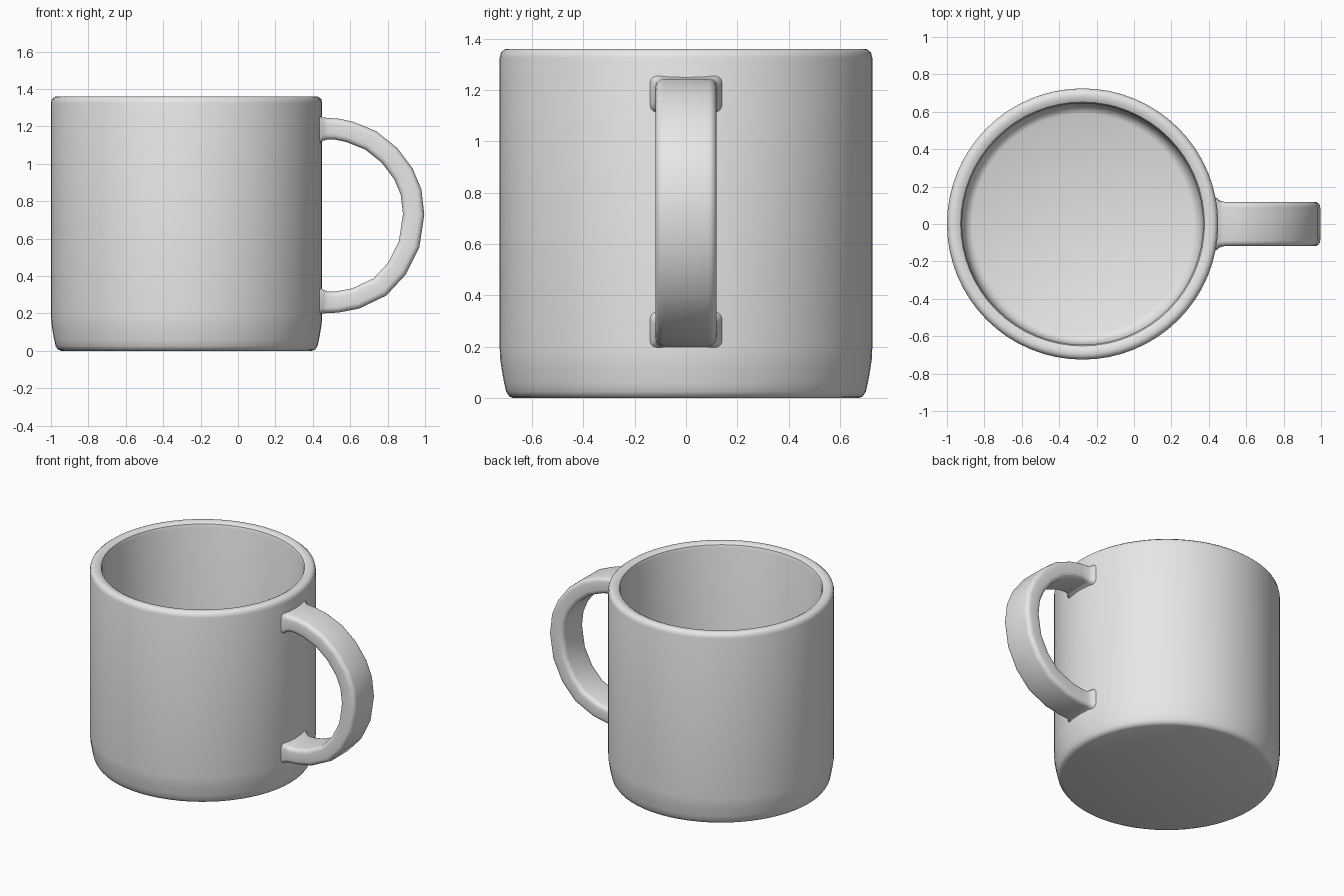
import bpy
import bmesh
import math
from mathutils import Vector

cube = bpy.data.objects.get("Cube")
if cube:
    bpy.data.objects.remove(cube, do_unlink=True)

GREY = (0.8, 0.8, 0.8, 1)
ceramic = bpy.data.materials.new("grey ceramic")
ceramic.use_nodes = True
ceramic.diffuse_color = GREY
ceramic.node_tree.nodes["Principled BSDF"].inputs["Base Color"].default_value = GREY

CENTRE_X = -0.275
SEGMENTS = 64


def finish(name, bm, angle):
    """Turn a bmesh into a smooth shaded object."""
    bmesh.ops.recalc_face_normals(bm, faces=bm.faces)
    mesh = bpy.data.meshes.new(name)
    bm.to_mesh(mesh)
    bm.free()
    mesh.materials.append(ceramic)
    obj = bpy.data.objects.new(name, mesh)
    bpy.context.collection.objects.link(obj)
    bpy.ops.object.select_all(action="DESELECT")
    obj.select_set(True)
    bpy.context.view_layer.objects.active = obj
    bpy.ops.object.shade_smooth_by_angle(angle=math.radians(angle))
    return obj


def bridge(bm, a, b):
    """Join two closed rings of vertices with quads."""
    n = len(a)
    for i in range(n):
        j = (i + 1) % n
        bm.faces.new((a[i], a[j], b[j], b[i]))


# Cup: profile of radius and height, from under the base to the inner floor
profile = [
    (0.67, 0), (0.688, 0.007), (0.7, 0.025), (0.708, 0.06), (0.717, 0.11),
    (0.723, 0.15), (0.725, 0.19), (0.725, 1.325), (0.72, 1.346), (0.705, 1.358),
    (0.69, 1.36), (0.67, 1.358), (0.652, 1.348), (0.645, 1.325), (0.645, 0.19),
    (0.638, 0.14), (0.62, 0.1), (0.59, 0.085),
]
bm = bmesh.new()
rings = []
for radius, z in profile:
    ring = []
    for i in range(SEGMENTS):
        a = math.tau * i / SEGMENTS
        ring.append(bm.verts.new((CENTRE_X + radius * math.cos(a), radius * math.sin(a), z)))
    rings.append(ring)
for lower, upper in zip(rings, rings[1:]):
    bridge(bm, lower, upper)
bm.faces.new(rings[0])
bm.faces.new(rings[-1])
finish("cup", bm, 40)


# Handle: rounded rectangle swept along a side path, flared where it meets the cup
def section(half_width, half_depth, corner=0.03, steps=4):
    points = []
    for quarter, (sx, sy) in enumerate([(1, 1), (-1, 1), (-1, -1), (1, -1)]):
        for k in range(steps + 1):
            a = math.pi / 2 * (quarter + k / steps)
            points.append((sx * (half_width - corner) + corner * math.cos(a),
                           sy * (half_depth - corner) + corner * math.sin(a)))
    return points


path = [
    (0.4, 1.185), (0.438, 1.185), (0.453, 1.186), (0.48, 1.187), (0.53, 1.185),
    (0.6, 1.17), (0.71, 1.125), (0.81, 1.045), (0.885, 0.945), (0.925, 0.85),
    (0.939, 0.73), (0.915, 0.57), (0.85, 0.44), (0.76, 0.342), (0.63, 0.28),
    (0.53, 0.261), (0.48, 0.259), (0.453, 0.262), (0.438, 0.264), (0.4, 0.264),
]
flare = [0.025, 0.022, 0.008, 0.001]
bm = bmesh.new()
rings = []
last = len(path) - 1
for i, (x, z) in enumerate(path):
    before = Vector(path[max(i - 1, 0)])
    after = Vector(path[min(i + 1, last)])
    along = (after - before).normalized()
    end = min(i, last - i)
    extra = flare[end] if end < len(flare) else 0
    rings.append([
        bm.verts.new((x - along.y * d, w, z + along.x * d))
        for w, d in section(0.118 + extra, 0.057 + extra * 0.7)
    ])
for first, second in zip(rings, rings[1:]):
    bridge(bm, first, second)
bm.faces.new(rings[0])
bm.faces.new(rings[-1])
finish("handle", bm, 50)
